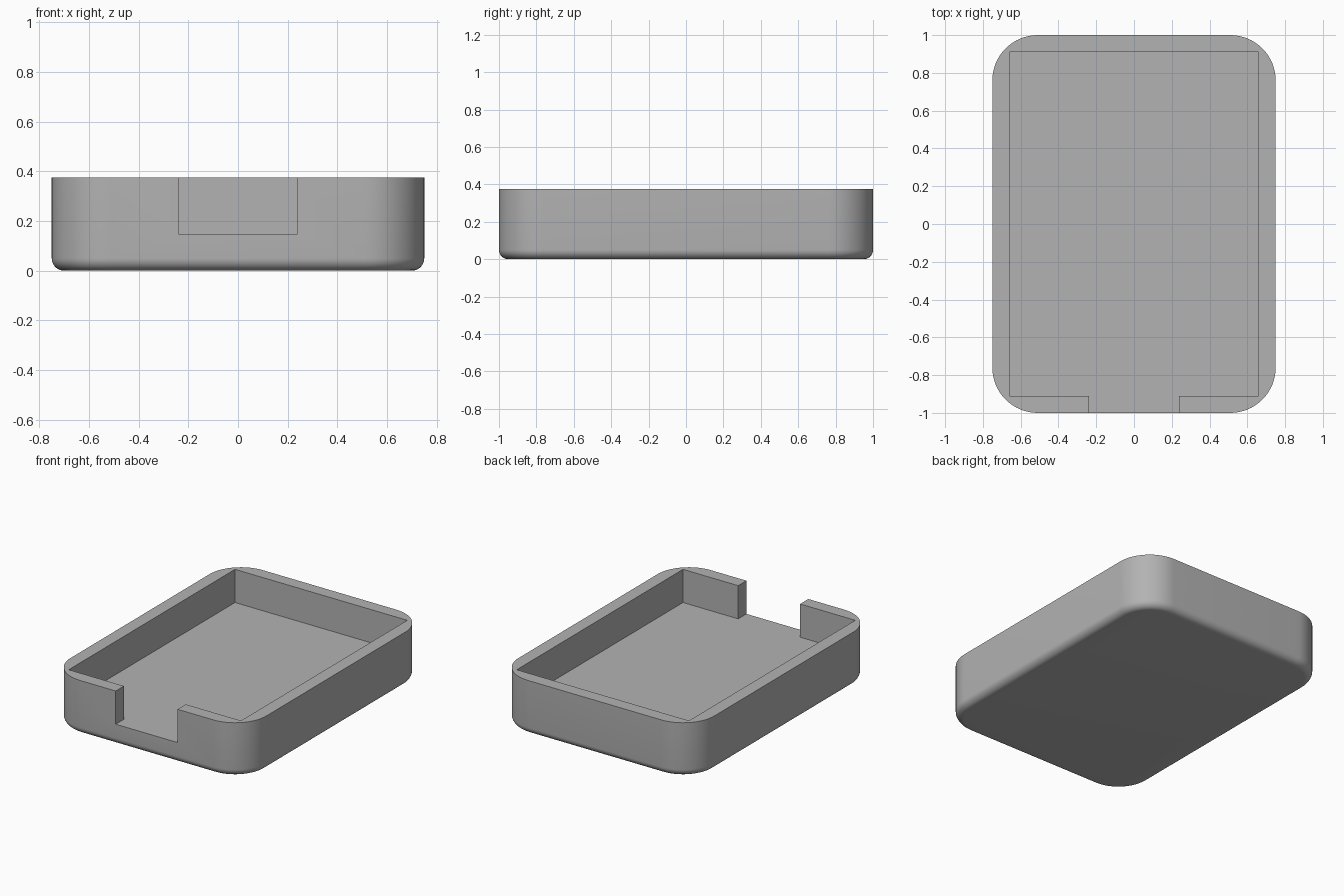
import bpy, bmesh
from math import pi, sin, cos

cube = bpy.data.objects.get("Cube")
if cube:
    bpy.data.objects.remove(cube, do_unlink=True)

HALF_X, HALF_Y, HEIGHT = 0.75, 1.0, 0.375
CORNER, FILLET, FLOOR = 0.24, 0.05, 0.145
CAVITY_X, CAVITY_Y, NOTCH_X = 0.66, 0.91, 0.237
STEPS = 16

grey = bpy.data.materials.new("plain grey")
grey.use_nodes = True
colour = (0.45, 0.45, 0.45, 1)
grey.diffuse_color = colour
grey.node_tree.nodes["Principled BSDF"].inputs["Base Color"].default_value = colour


def prism(name, outline, z0, z1, fillet=0):
    """Extrude an outline upwards, optionally rounding its bottom rim."""
    bm = bmesh.new()
    base = bm.faces.new([bm.verts.new((x, y, z0)) for x, y in outline])
    top = bmesh.ops.extrude_face_region(bm, geom=[base], use_keep_orig=True)["geom"]
    bmesh.ops.translate(bm, vec=(0, 0, z1 - z0),
                        verts=[v for v in top if isinstance(v, bmesh.types.BMVert)])
    bmesh.ops.recalc_face_normals(bm, faces=bm.faces)
    if fillet:
        rim = [e for e in bm.edges if all(abs(v.co.z - z0) < 1e-5 for v in e.verts)]
        bmesh.ops.bevel(bm, geom=rim, offset=fillet, segments=8,
                        profile=0.5, affect='EDGES')
    mesh = bpy.data.meshes.new(name)
    bm.to_mesh(mesh)
    bm.free()
    mesh.materials.append(grey)
    obj = bpy.data.objects.new(name, mesh)
    bpy.context.collection.objects.link(obj)
    return obj


# Rounded outer body
outline = []
for i, (sx, sy) in enumerate([(1, 1), (-1, 1), (-1, -1), (1, -1)]):
    for k in range(STEPS + 1):
        a = (i + k / STEPS) * pi / 2
        outline.append((sx * (HALF_X - CORNER) + CORNER * cos(a),
                        sy * (HALF_Y - CORNER) + CORNER * sin(a)))
tray = prism("tray", outline, 0, HEIGHT, FILLET)

# Square-cornered cavity with an opening through the front wall
half = [(NOTCH_X, -HALF_Y - 0.1), (NOTCH_X, -CAVITY_Y),
        (CAVITY_X, -CAVITY_Y), (CAVITY_X, CAVITY_Y)]
cutter = prism("cavity_cutter", half + [(-x, y) for x, y in reversed(half)],
               FLOOR, HEIGHT + 0.1)
cutter.hide_render = True

cut = tray.modifiers.new("cavity", 'BOOLEAN')
cut.operation, cut.solver, cut.object = 'DIFFERENCE', 'EXACT', cutter

bpy.ops.object.select_all(action='DESELECT')
tray.select_set(True)
bpy.context.view_layer.objects.active = tray
bpy.ops.object.modifier_apply(modifier=cut.name)
bpy.data.objects.remove(cutter, do_unlink=True)
bpy.ops.object.shade_smooth_by_angle(angle=pi / 6)
